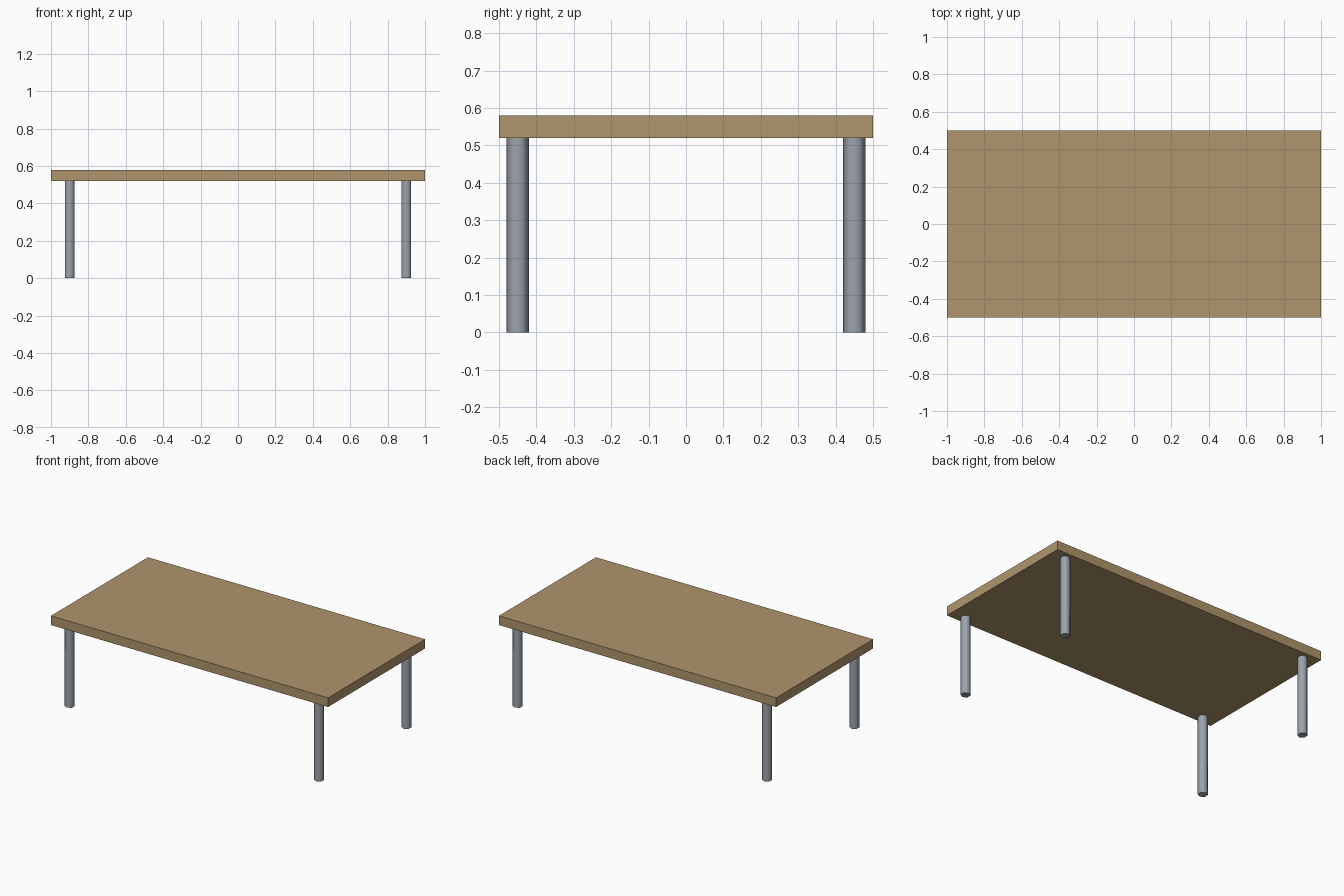
import bpy
import math

if "Cube" in bpy.data.objects:
    bpy.data.objects.remove(bpy.data.objects["Cube"])


def material(name, colour):
    mat = bpy.data.materials.new(name)
    mat.diffuse_color = colour
    mat.use_nodes = True
    mat.node_tree.nodes["Principled BSDF"].inputs["Base Color"].default_value = mat.diffuse_color
    return mat


wood = material("wood", (0.43, 0.30, 0.15, 1))
metal = material("metal", (0.33, 0.37, 0.41, 1))

# Table top: flat slab
bpy.ops.mesh.primitive_cube_add(size=1, location=(0, 0, 0.55))
top = bpy.context.object
top.name = "table_top"
top.scale = (2, 1, 0.06)
bpy.ops.object.transform_apply(location=False, rotation=False, scale=True)
top.data.materials.append(wood)

# Legs: six-sided posts, smooth around the sides with sharp ends
for y, depth_name in ((-0.45, "front"), (0.45, "back")):
    for x, side_name in ((-0.9, "left"), (0.9, "right")):
        bpy.ops.mesh.primitive_cylinder_add(
            vertices=6, radius=0.03, depth=0.52, location=(x, y, 0.26))
        leg = bpy.context.object
        leg.name = f"{depth_name}_{side_name}_leg"
        leg.data.materials.append(metal)
        bpy.ops.object.shade_smooth_by_angle(angle=math.radians(70))
